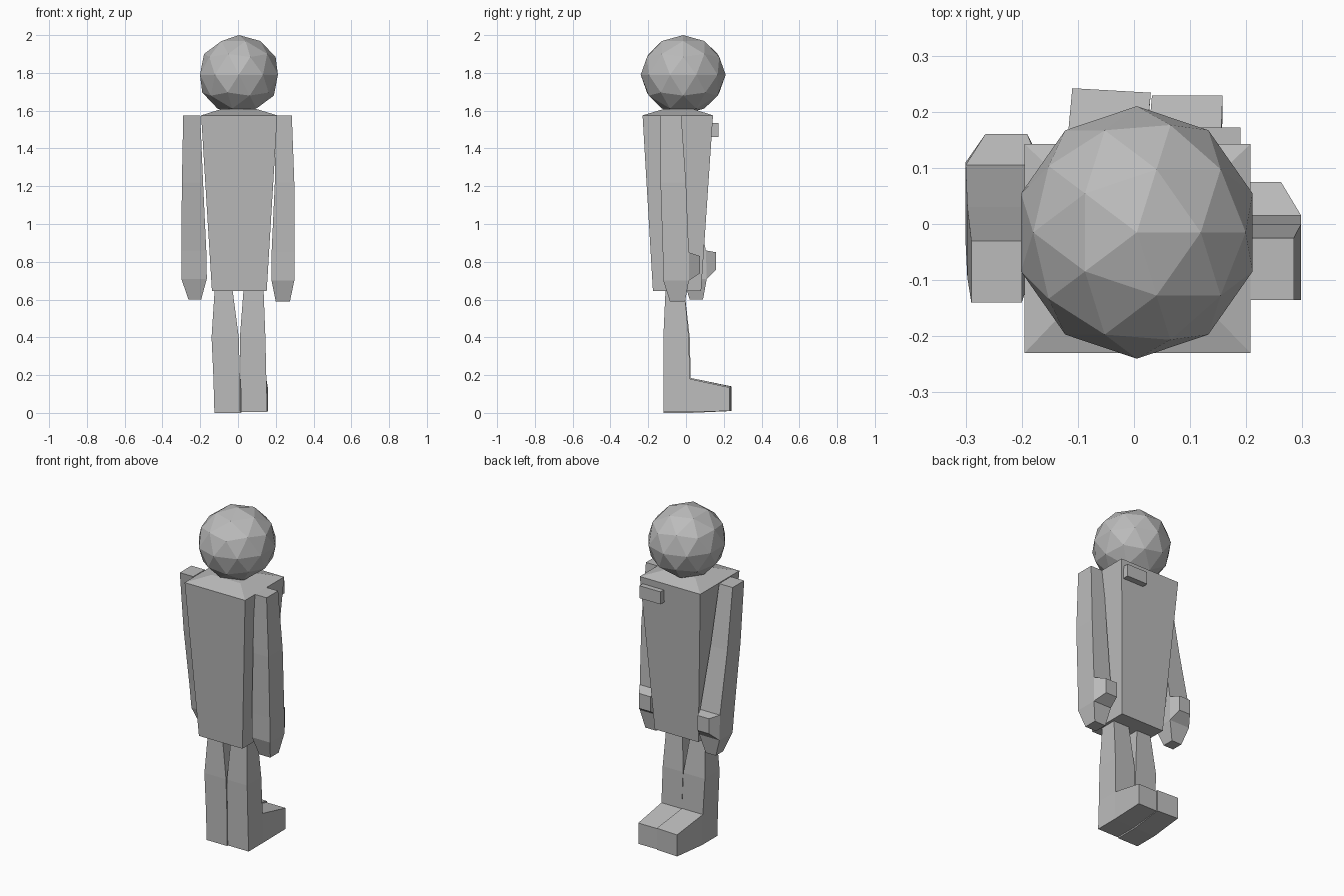
import bpy
import bmesh

cube = bpy.data.objects.get("Cube")
if cube:
    bpy.data.objects.remove(cube, do_unlink=True)

grey = bpy.data.materials.new("plain_grey")
grey.use_nodes = True
grey.diffuse_color = (0.5, 0.5, 0.5, 1)
grey.node_tree.nodes["Principled BSDF"].inputs["Base Color"].default_value = (0.5, 0.5, 0.5, 1)


def finish(name, bm):
    """Turn a bmesh into a flat shaded grey object."""
    bmesh.ops.recalc_face_normals(bm, faces=bm.faces[:])
    mesh = bpy.data.meshes.new(name)
    bm.to_mesh(mesh)
    bm.free()
    mesh.materials.append(grey)
    obj = bpy.data.objects.new(name, mesh)
    bpy.context.collection.objects.link(obj)
    return obj


def loft(sections):
    """Stack rectangles (z, x0, x1, y0, y1); return bmesh and the +y face of each tier."""
    bm = bmesh.new()
    rings = []
    for z, x0, x1, y0, y1 in sections:
        corners = ((x0, y0), (x1, y0), (x1, y1), (x0, y1))
        rings.append([bm.verts.new((x, y, z)) for x, y in corners])
    backs = []
    for a, b in zip(rings, rings[1:]):
        for i in range(4):
            j = (i + 1) % 4
            face = bm.faces.new((a[i], a[j], b[j], b[i]))
            if i == 2:
                backs.append(face)
    bm.faces.new(rings[0])
    bm.faces.new(rings[-1])
    return bm, backs


def pull(bm, face, x0, x1, y, z0, z1, slant=0.0):
    """Extrude a face to a new rectangle at y."""
    bmesh.ops.recalc_face_normals(bm, faces=bm.faces[:])
    out = bmesh.ops.extrude_face_region(bm, geom=[face])
    verts = [g for g in out["geom"] if isinstance(g, bmesh.types.BMVert)]
    verts.sort(key=lambda v: v.co.z)
    for pair, z in ((verts[:2], z0), (verts[2:], z1)):
        left, right = sorted(pair, key=lambda v: v.co.x)
        left.co = (x0, y + slant, z)
        right.co = (x1, y - slant, z)
    bmesh.ops.delete(bm, geom=[f for f in [face] if f.is_valid and
                               all(len(e.link_faces) > 2 for e in f.edges)],
                     context='FACES_ONLY')


# Head: faceted ball
bm = bmesh.new()
bmesh.ops.create_icosphere(bm, subdivisions=2, radius=1)
for v in bm.verts:
    v.co = (0.005 + v.co.x * 0.217, -0.015 + v.co.y * 0.225, 1.79 + v.co.z * 0.21)
finish("head", bm)

# Torso: tapered box with a low sloping shoulder cap
bm, _ = loft([(0.645, -0.138, 0.152, -0.175, 0.08),
              (1.575, -0.195, 0.208, -0.23, 0.143),
              (1.608, -0.09, 0.10, -0.12, 0.04)])
finish("torso", bm)

# Small box on the back
bm, _ = loft([(z, 0.05, 0.19, 0.125, 0.172) for z in (1.46, 1.535)])
finish("back_box", bm)

# Arms: tapered sleeves with a hand tip and a thumb block on the back side
bm, backs = loft([(0.59, 0.2, 0.275, -0.085, -0.005),
                  (0.70, 0.178, 0.298, -0.12, 0.015),
                  (0.85, 0.178, 0.298, -0.123, 0.015),
                  (1.22, 0.195, 0.298, -0.135, 0.0),
                  (1.575, 0.2, 0.285, -0.135, -0.025)])
pull(bm, backs[1], 0.185, 0.262, 0.075, 0.74, 0.83)
finish("left_arm", bm)

bm, backs = loft([(0.60, -0.262, -0.195, 0.02, 0.09),
                  (0.71, -0.3, -0.165, -0.015, 0.11),
                  (0.86, -0.3, -0.168, -0.035, 0.105),
                  (1.22, -0.297, -0.185, -0.095, 0.03),
                  (1.575, -0.29, -0.2, -0.14, -0.03)])
pull(bm, backs[1], -0.265, -0.19, 0.16, 0.76, 0.85)
finish("right_arm", bm)

# Legs: straight columns with a foot drawn out of the lowest tier
bm, backs = loft([(0.005, 0.016, 0.155, -0.12, 0.02),
                  (0.18, 0.014, 0.15, -0.12, 0.02),
                  (0.40, 0.01, 0.145, -0.12, 0.015),
                  (0.66, 0.03, 0.135, -0.108, -0.01)])
pull(bm, backs[0], 0.032, 0.158, 0.229, 0.01, 0.135)
finish("left_leg", bm)

bm, backs = loft([(0.0, -0.125, 0.012, -0.12, 0.025),
                  (0.185, -0.13, 0.01, -0.12, 0.025),
                  (0.40, -0.14, 0.004, -0.12, 0.02),
                  (0.66, -0.123, -0.03, -0.108, -0.01)])
pull(bm, backs[0], -0.11, 0.03, 0.238, 0.01, 0.14, slant=0.004)
finish("right_leg", bm)
